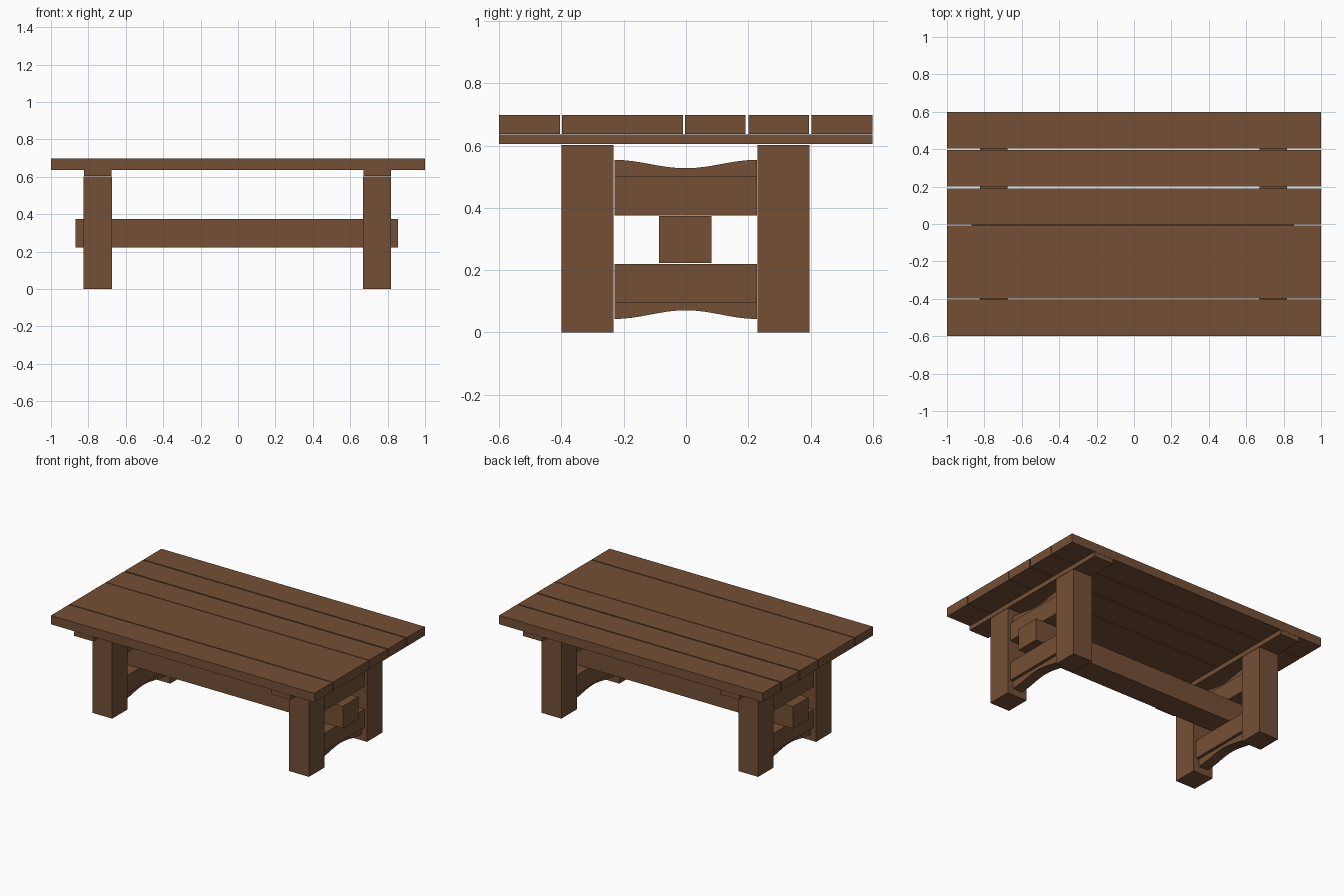
import bpy, bmesh, math

if "Cube" in bpy.data.objects:
    bpy.data.objects.remove(bpy.data.objects["Cube"])

wood = bpy.data.materials.new("brown wood")
wood.diffuse_color = (0.178, 0.08, 0.036, 1)
wood.use_nodes = True
wood.node_tree.nodes["Principled BSDF"].inputs["Base Color"].default_value = wood.diffuse_color


def add_object(name, bm):
    bmesh.ops.recalc_face_normals(bm, faces=bm.faces)
    mesh = bpy.data.meshes.new(name)
    bm.to_mesh(mesh)
    bm.free()
    mesh.materials.append(wood)
    obj = bpy.data.objects.new(name, mesh)
    bpy.context.collection.objects.link(obj)
    return obj


def box(name, x, y, z):
    """Box from (min, max) ranges on each axis."""
    bm = bmesh.new()
    bmesh.ops.create_cube(bm, size=1)
    for v in bm.verts:
        v.co = [r[0] + (c + 0.5) * (r[1] - r[0]) for c, r in zip(v.co, (x, y, z))]
    return add_object(name, bm)


def curved_board(name, x, y, z_flat, z_end, z_mid, steps=16):
    """Board with one straight edge and one wavy edge, extruded along x."""
    pts = [(y[0], z_flat)]
    for i in range(steps + 1):
        t = i / steps
        wave = (1 - math.cos(2 * math.pi * t)) / 2
        pts.append((y[0] + t * (y[1] - y[0]), z_end + (z_mid - z_end) * wave))
    pts.append((y[1], z_flat))
    bm = bmesh.new()
    face = bm.faces.new([bm.verts.new((x[0], a, b)) for a, b in pts])
    ext = bmesh.ops.extrude_face_region(bm, geom=[face])
    for v in ext["geom"]:
        if isinstance(v, bmesh.types.BMVert):
            v.co.x = x[1]
    return add_object(name, bm)


# Table top planks, one of them double width
planks = [(-0.6, -0.405), (-0.398, -0.009), (-0.004, 0.191), (0.2, 0.395), (0.403, 0.598)]
for i, y in enumerate(planks):
    box(f"top_plank_{i + 1}", (-1, 1), y, (0.637, 0.698))

# End frames: cleat, two legs, two rails with curved trim
for side, cx in (("left", -0.75), ("right", 0.744)):
    def span(half):
        return (cx - half, cx + half)
    box(f"{side}_cleat", span(0.074), (-0.6, 0.598), (0.605, 0.636))
    box(f"{side}_front_leg", span(0.075), (-0.4, -0.233), (0, 0.602))
    box(f"{side}_back_leg", span(0.075), (0.229, 0.396), (0, 0.602))
    inner = (-0.23, 0.228)
    box(f"{side}_lower_rail", span(0.057), inner, (0.094, 0.22))
    box(f"{side}_upper_rail", span(0.057), inner, (0.375, 0.501))
    curved_board(f"{side}_lower_arch", span(0.036), inner, 0.094, 0.043, 0.071)
    curved_board(f"{side}_upper_arch", span(0.036), inner, 0.501, 0.554, 0.527)

# Long beam passing through both end frames
box("stretcher_beam", (-0.87, 0.856), (-0.086, 0.082), (0.223, 0.374))
